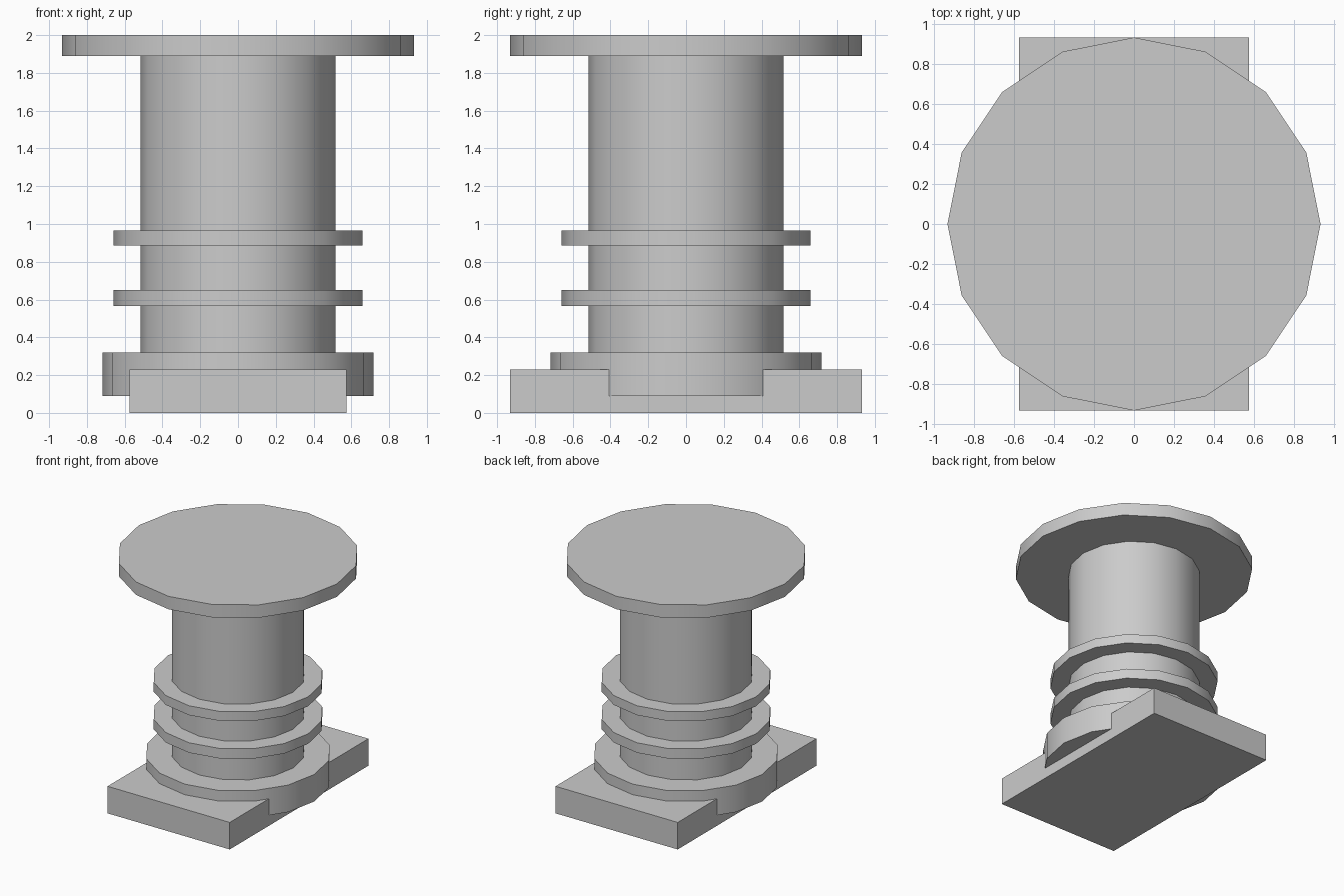
import bpy

if "Cube" in bpy.data.objects:
    bpy.data.objects.remove(bpy.data.objects["Cube"])

grey = bpy.data.materials.new("plain grey")
grey.diffuse_color = (0.6, 0.6, 0.6, 1)
grey.use_nodes = True
grey.node_tree.nodes["Principled BSDF"].inputs["Base Color"].default_value = grey.diffuse_color


def disc(name, radius, bottom, top):
    """Sixteen-sided upright drum with a smooth wall and sharp rims."""
    bpy.ops.mesh.primitive_cylinder_add(
        vertices=16, radius=radius, depth=top - bottom,
        location=(0, 0, (bottom + top) / 2))
    ob = bpy.context.object
    ob.name = name
    ob.data.materials.append(grey)
    bpy.ops.object.shade_smooth_by_angle(angle=0.6)


# Rectangular foot
bpy.ops.mesh.primitive_cube_add(size=1, location=(0, 0, 0.115))
foot = bpy.context.object
foot.name = "foot_block"
foot.scale = (1.15, 1.866, 0.23)
bpy.ops.object.transform_apply(location=False, rotation=False, scale=True)
foot.data.materials.append(grey)

# Round parts from bottom to top
disc("base_collar", 0.718, 0.09, 0.32)
disc("shaft", 0.517, 0.2, 1.9)
disc("lower_ring", 0.66, 0.565, 0.65)
disc("upper_ring", 0.66, 0.885, 0.965)
disc("top_plate", 0.933, 1.89, 2.0)
